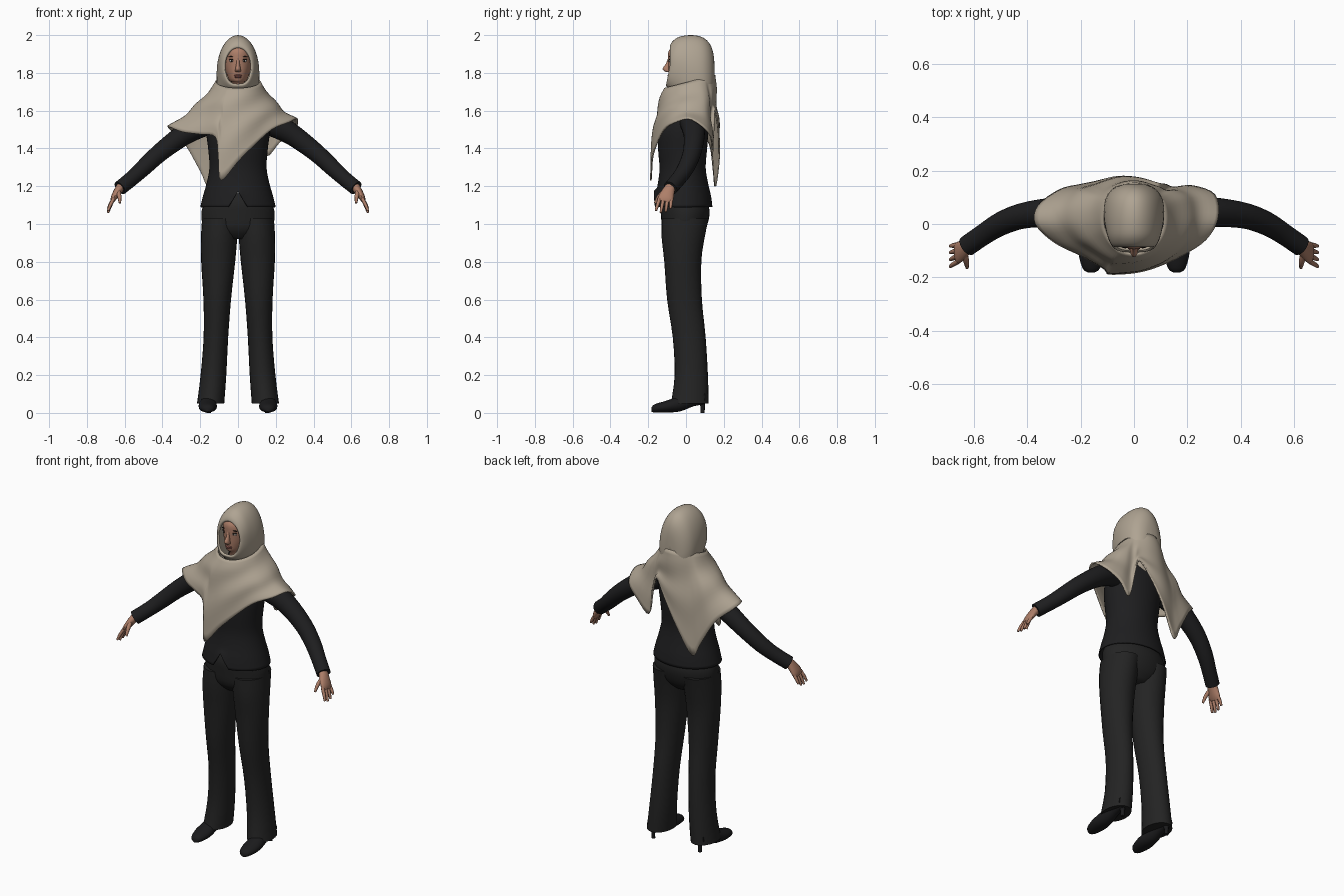
import bpy, bmesh, math
from mathutils import Vector

cube = bpy.data.objects.get("Cube")
if cube:
    bpy.data.objects.remove(cube)


def material(name, r, g, b):
    m = bpy.data.materials.new(name)
    m.use_nodes = True
    m.diffuse_color = (r, g, b, 1)
    m.node_tree.nodes["Principled BSDF"].inputs["Base Color"].default_value = (r, g, b, 1)
    return m


SCARF = material("beige scarf", .43, .37, .29)
JACKET = material("black jacket", .013, .013, .014)
TROUSER = material("black trousers", .017, .017, .017)
SHOE = material("black leather", .011, .011, .012)
SKIN = material("skin", .42, .21, .14)
LIP = material("lips", .3, .11, .09)
WHITE = material("off white", .65, .65, .62)
DARK = material("dark brown", .02, .013, .01)


def spline(pts, steps, closed=False):
    """Catmull-Rom interpolation of tuples of any length."""
    n, out = len(pts), []
    for i in range(n if closed else n - 1):
        ids = [i - 1, i, i + 1, i + 2]
        a, b, c, d = [pts[k % n] if closed else pts[min(max(k, 0), n - 1)] for k in ids]
        for k in range(steps):
            t = k / steps
            out.append(tuple(.5 * (2 * q + (r - p) * t + (2 * p - 5 * q + 4 * r - s) * t * t
                                   + (3 * q - p - 3 * r + s) * t ** 3)
                             for p, q, r, s in zip(a, b, c, d)))
    return out if closed else out + [pts[-1]]


def skin_rows(name, rows, mat, cap_start=True, cap_end=True, thick=0):
    """Bridge closed rows of points into a smooth shaded object."""
    bm = bmesh.new()
    vs = [[bm.verts.new(p) for p in row] for row in rows]
    n = len(rows[0])
    for r0, r1 in zip(vs, vs[1:]):
        for j in range(n):
            bm.faces.new((r0[j], r0[(j + 1) % n], r1[(j + 1) % n], r1[j]))
    if cap_start:
        bm.faces.new(vs[0])
    if cap_end:
        bm.faces.new(vs[-1])
    bmesh.ops.recalc_face_normals(bm, faces=bm.faces)
    me = bpy.data.meshes.new(name)
    bm.to_mesh(me)
    bm.free()
    me.shade_smooth()
    me.set_sharp_from_angle(angle=math.radians(50))
    me.materials.append(mat)
    ob = bpy.data.objects.new(name, me)
    bpy.context.collection.objects.link(ob)
    if thick:
        mod = ob.modifiers.new("cloth thickness", "SOLIDIFY")
        mod.thickness = thick
    return ob


def loft(name, rings, mat, axis=None, sides=24, steps=3, edit=None, **kw):
    """Rings are (x, y, z, radius a, radius b); without an axis they follow the path."""
    rings = spline(rings, steps)
    rows = []
    for i, (x, y, z, ra, rb) in enumerate(rings):
        if axis:
            u, v = Vector((1, 0, 0)), Vector((0, 1, 0) if axis == "z" else (0, 0, 1))
        else:
            p, q = rings[max(i - 1, 0)], rings[min(i + 1, len(rings) - 1)]
            t = (Vector(q[:3]) - Vector(p[:3])).normalized()
            u = Vector((0, 1, 0))
            u = (u - t * u.dot(t)).normalized()
            v = t.cross(u)
        row = []
        for k in range(sides):
            a = math.tau * k / sides - math.pi / 2
            p = Vector((x, y, z)) + u * ra * math.cos(a) + v * rb * math.sin(a)
            row.append(edit(p) if edit else p)
        rows.append(row)
    return skin_rows(name, rows, mat, **kw)


def ellipsoid(name, centre, radii, mat):
    bpy.ops.mesh.primitive_uv_sphere_add(segments=16, ring_count=10, radius=1, location=centre)
    ob = bpy.context.object
    ob.name, ob.scale = name, radii
    ob.data.materials.append(mat)
    ob.data.shade_smooth()


# Trousers: hips, then one leg per side
loft("trouser_hips", [(0, -.01, .92, .07, .07), (0, -.01, .97, .175, .112), (0, -.004, 1.05, .193, .129),
                      (0, -.01, 1.11, .18, .125), (0, -.015, 1.17, .14, .1)], TROUSER, "z", 32)
for s, side in ((1, "left"), (-1, "right")):
    loft(side + "_trouser_leg", [(s * x, y, z, a, b) for x, y, z, a, b in (
        (.145, .02, .05, .072, .1), (.13, .028, .2, .068, .088), (.117, .017, .4, .065, .087),
        (.11, -.008, .6, .073, .092), (.105, -.017, .8, .09, .098),
        (.1, -.015, .93, .096, .114), (.095, -.005, 1.03, .095, .125))], TROUSER, "z")

    # Heeled shoes
    loft(side + "_shoe", [(s * .16, y, z, a, b) for y, z, a, b in (
        (-.182, .018, .012, .012), (-.165, .024, .033, .022), (-.1, .034, .049, .032),
        (-.03, .05, .042, .042), (.04, .075, .035, .04), (.1, .08, .028, .035))], SHOE, "y", 16)
    loft(side + "_shoe_heel", [(s * .155, .088, 0, .011, .011), (s * .155, .088, .035, .011, .012),
                               (s * .155, .082, .065, .022, .022)], SHOE, "z", 12)

    # Sleeves
    loft(side + "_sleeve", [(s * x, y, z, r, r) for x, y, z, r in (
        (.14, .025, 1.54, .06), (.24, .04, 1.5, .06), (.32, .043, 1.45, .054), (.42, .03, 1.372, .048),
        (.5, .0, 1.298, .044), (.56, -.037, 1.243, .04), (.625, -.082, 1.19, .039))], JACKET)

    # Hands with fingers and thumb
    loft(side + "_palm", [(s * x, y, z, a, b) for x, y, z, a, b in (
        (.615, -.077, 1.205, .024, .024), (.638, -.094, 1.172, .034, .021),
        (.658, -.107, 1.137, .041, .016), (.666, -.112, 1.118, .034, .009))], SKIN, sides=16)
    for name, o, drop in (("index", -.031, .058), ("middle", -.01, .068),
                          ("ring", .011, .064), ("little", .031, .047)):
        loft(f"{side}_{name}_finger", [
            (s * .658, -.109 + o, 1.135, .01, .009), (s * .677, -.116 + o * 1.15, 1.127 - drop * .5, .009, .009),
            (s * .688, -.121 + o * 1.25, 1.128 - drop, .006, .006)], SKIN, sides=8)
    loft(side + "_thumb", [(s * .635, -.11, 1.175, .013, .013), (s * .628, -.143, 1.145, .011, .011),
                           (s * .625, -.164, 1.11, .006, .006)], SKIN, sides=8)


# Fitted jacket with a notch at the front of the hem
def notch(p):
    if p.y < -.1 and p.z < 1.19:
        p.z += max(0, 1 - abs(p.x) / .05) * (1.19 - p.z) * .85
    return p


loft("jacket", [(0, -.015, 1.09, .2, .155), (0, -.015, 1.15, .185, .147), (0, -.016, 1.22, .165, .132),
                (0, -.018, 1.3, .151, .122), (0, -.018, 1.4, .158, .13), (0, -.012, 1.5, .17, .13),
                (0, .02, 1.58, .165, .1), (0, .03, 1.65, .09, .075), (0, .02, 1.72, .06, .06)],
     JACKET, "z", 48, edit=notch, cap_start=False, thick=.006)
loft("shirt_tip", [(0, -.15, 1.16, .002, .004), (0, -.15, 1.182, .014, .004), (0, -.147, 1.2, .002, .004)],
     WHITE, "z", 8, steps=1)

# Head and facial features
loft("head", [(0, 0, 1.69, .045, .05), (0, 0, 1.745, .032, .07), (0, 0, 1.76, .047, .088),
              (0, 0, 1.8, .062, .093), (0, 0, 1.84, .071, .094), (0, 0, 1.88, .075, .095),
              (0, 0, 1.92, .07, .09), (0, .01, 1.96, .045, .06)], SKIN, "z", 32)
loft("nose", [(0, -.084, 1.88, .008, .01), (0, -.092, 1.85, .009, .014), (0, -.1, 1.822, .014, .024),
              (0, -.094, 1.808, .015, .018), (0, -.09, 1.804, .008, .008)], SKIN, "z", 12)
ellipsoid("upper_lip", (0, -.09, 1.786), (.023, .009, .005), LIP)
ellipsoid("lower_lip", (0, -.09, 1.778), (.019, .009, .006), LIP)
for s, side in ((1, "left"), (-1, "right")):
    ellipsoid(side + "_eye", (s * .033, -.082, 1.864), (.014, .008, .0065), WHITE)
    ellipsoid(side + "_iris", (s * .033, -.086, 1.864), (.006, .006, .006), DARK)
    ellipsoid(side + "_eyelid", (s * .033, -.083, 1.871), (.016, .008, .0025), DARK)
    ellipsoid(side + "_eyebrow", (s * .034, -.083, 1.886), (.018, .006, .0025), DARK)

# Scarf hood: rings run from the face opening to the back of the head
hood = []
for y, rx, low, high in spline([(-.078, .066, 1.742, 1.93), (-.086, .074, 1.733, 1.94), (-.072, .088, 1.715, 1.966),
                                (-.035, .102, 1.68, 1.991), (.03, .113, 1.6, 2), (.09, .108, 1.56, 1.987),
                                (.128, .085, 1.56, 1.95), (.147, .05, 1.6, 1.89), (.152, .01, 1.7, 1.8)], 4):
    row = []
    for k in range(40):
        c, d = math.cos(math.tau * k / 40), math.sin(math.tau * k / 40)
        wide = math.copysign(abs(c) ** (.65 if d < 0 else 1), c)
        row.append((rx * wide, y + .02 * min(d, 0), (low + high) / 2 + (high - low) / 2 * d))
    hood.append(row)
skin_rows("scarf_hood", hood, SCARF, cap_start=False)

# Scarf drape: columns fall from the neck to an uneven hem with front, side and back points
hem = spline([(-.09, -.19, 1.23), (0, -.185, 1.33), (.08, -.165, 1.41), (.18, -.12, 1.5), (.27, -.06, 1.54),
              (.315, .02, 1.56), (.305, .11, 1.5), (.22, .145, 1.43), (.15, .14, 1.36), (.12, .15, 1.5),
              (.09, .155, 1.6), (.02, .175, 1.5), (-.06, .18, 1.36), (-.15, .16, 1.2), (-.2, .15, 1.28),
              (-.28, .13, 1.42), (-.36, .07, 1.5), (-.37, 0, 1.52), (-.3, -.07, 1.49), (-.2, -.12, 1.475),
              (-.12, -.165, 1.46), (-.105, -.18, 1.35)], 4, closed=True)
rows = []
for i in range(17):
    t = i / 16
    row = []
    for x, y, z in hem:
        a = math.atan2(x, -y)
        top = Vector((.118 * math.sin(a), .02 - .135 * math.cos(a), 1.755 - .035 * math.cos(a)))
        bend = Vector((x * (.95 - 1.3 * max(0, abs(x) - .1)), y * .95, 1.6))
        p = top * (1 - t) ** 2 + bend * 2 * t * (1 - t) + Vector((x, y, z)) * t * t
        fold = .006 * math.sin(11 * t + 2 * a) * math.sin(math.pi * t)
        row.append(p + Vector((math.sin(a), -math.cos(a), .5)) * fold)
    rows.append(row)
skin_rows("scarf_drape", rows, SCARF, cap_start=False, cap_end=False, thick=.008)
